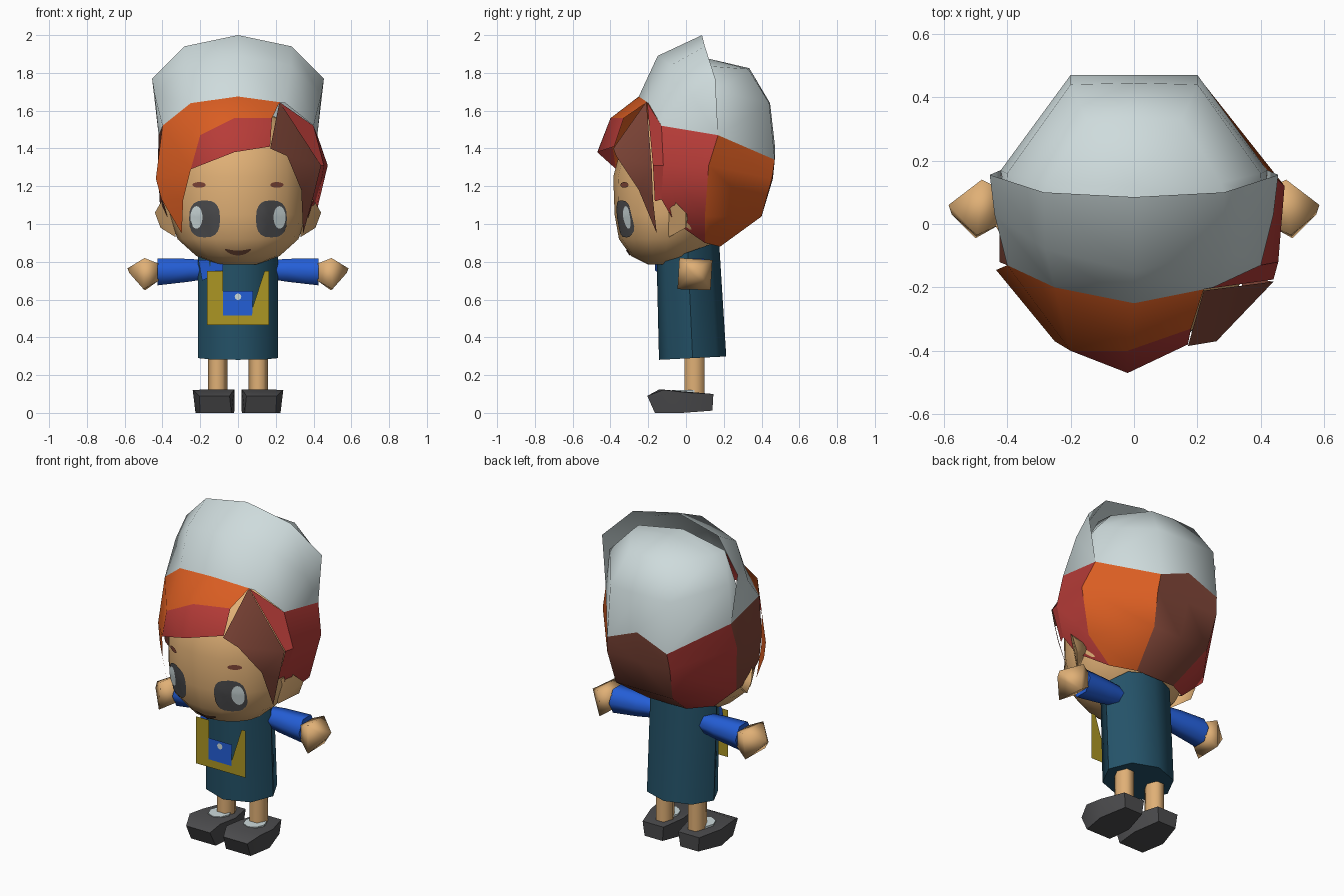
import bpy, bmesh, math
from mathutils import Vector
from mathutils.bvhtree import BVHTree

if "Cube" in bpy.data.objects:
    bpy.data.objects.remove(bpy.data.objects["Cube"])

MATS = {}
def mat(name, r, g, b):
    m = bpy.data.materials.new(name)
    lin = [(c / 255 / 12.92) if c < 11 else ((c / 255 + .055) / 1.055) ** 2.4 for c in (r, g, b)]
    m.diffuse_color = (*lin, 1)
    m.use_nodes = True
    m.node_tree.nodes["Principled BSDF"].inputs["Base Color"].default_value = m.diffuse_color
    MATS[name] = m

mat("hat_white", 206, 219, 220)
mat("hair_orange", 217, 93, 34)
mat("hair_red", 183, 60, 56)
mat("hair_brown", 128, 70, 56)
mat("skin", 224, 176, 118)
mat("dress_teal", 36, 82, 104)
mat("sleeve_blue", 36, 94, 214)
mat("apron_yellow", 172, 150, 36)
mat("dark_grey", 76, 76, 78)
mat("mouth_brown", 98, 62, 46)

def finish(bm, name, mats, ref=None, angle=40):
    """Weld, orient, shade and link a mesh; ref is a point on the inner side of an open sheet."""
    bmesh.ops.remove_doubles(bm, verts=bm.verts, dist=1e-4)
    bmesh.ops.recalc_face_normals(bm, faces=bm.faces)
    if ref is not None:
        out = sum(f.normal.dot(f.calc_center_median() - Vector(ref)) * f.calc_area() for f in bm.faces)
        if out < 0:
            bmesh.ops.reverse_faces(bm, faces=bm.faces)
    me = bpy.data.meshes.new(name)
    bm.to_mesh(me)
    bm.free()
    for m in mats:
        me.materials.append(MATS[m])
    me.shade_smooth()
    me.set_sharp_from_angle(angle=math.radians(angle))
    ob = bpy.data.objects.new(name, me)
    bpy.context.collection.objects.link(ob)
    return ob

def sheet(name, pts, faces, mats, idx=None, ref=(0, .05, 1.2), angle=40):
    bm = bmesh.new()
    vs = [bm.verts.new(p) for p in pts]
    for k, f in enumerate(faces):
        uniq = list(dict.fromkeys(f))
        if len({tuple(pts[i]) for i in uniq}) < 3:
            continue
        bm.faces.new([vs[i] for i in uniq]).material_index = idx[k] if idx else 0
    return finish(bm, name, mats, ref, angle)

def half_grid(name, cols, mats, idx=None, angle=40, left_limit=1):
    """Columns run from the right side to the centre and are mirrored to the left."""
    cols = cols + [[(-min(x, left_limit), y, z) for x, y, z in c] for c in reversed(cols[:-1])]
    n = len(cols[0])
    pts = [p for c in cols for p in c]
    faces, ids = [], []
    for i in range(len(cols) - 1):
        for j in range(n - 1):
            faces.append((i * n + j, (i + 1) * n + j, (i + 1) * n + j + 1, i * n + j + 1))
            ids.append(idx[i] if idx else 0)
    return sheet(name, pts, faces, mats, ids, (0, .05, 1.4), angle)

def loft(name, rings, material, angle=40):
    bm = bmesh.new()
    rs = [[bm.verts.new(p) for p in r] for r in rings]
    n = len(rs[0])
    for a, b in zip(rs, rs[1:]):
        for i in range(n):
            bm.faces.new((a[i], a[(i + 1) % n], b[(i + 1) % n], b[i]))
    bm.faces.new(rs[0])
    bm.faces.new(rs[-1])
    return finish(bm, name, [material], None, angle)

def hull(name, pts, material, s=1, angle=35):
    bm = bmesh.new()
    for x, y, z in pts:
        bm.verts.new((x * s, y, z))
    r = bmesh.ops.convex_hull(bm, input=bm.verts)
    bmesh.ops.delete(bm, geom=list({v for v in r["geom_interior"] if isinstance(v, bmesh.types.BMVert)}), context='VERTS')
    return finish(bm, name, [material], None, angle)

def ring(n, cx, cy, z, rx, ry):
    return [(cx + rx * math.cos(2 * math.pi * i / n), cy + ry * math.sin(2 * math.pi * i / n), z) for i in range(n)]

# Head: stacked rings (z, half width, front y, back y)
head_rows = [(.785, .10, -.20, .0), (.83, .22, -.29, .08), (.92, .32, -.355, .15), (1.05, .365, -.378, .25),
             (1.25, .37, -.385, .28), (1.42, .35, -.34, .28), (1.55, .25, -.22, .25), (1.60, .10, -.10, .12)]
head = loft("head", [ring(16, 0, (f + b) / 2, z, w, (b - f) / 2) for z, w, f, b in head_rows], "skin", 60)
tree = BVHTree.FromPolygons([v.co for v in head.data.vertices], [p.vertices[:] for p in head.data.polygons])

def decal(name, cx, cz, rx, rz, material, off=.006, power=1.0, bend=0, n=20):
    """Thin rounded patch laid onto the face."""
    pts = []
    for k in (0, .35, .7, 1):
        for i in range(n):
            t = 2 * math.pi * i / n
            c, s = math.cos(t), math.sin(t)
            dx = k * rx * math.copysign(abs(c) ** power, c)
            x, z = cx + dx, cz + k * rz * math.copysign(abs(s) ** power, s) + bend * dx * dx
            hit = tree.ray_cast(Vector((x, -2, z)), Vector((0, 1, 0)))[0]
            pts.append((x, (hit.y if hit else -.2) - off, z))
    faces = [(k * n + i, k * n + (i + 1) % n, (k + 1) * n + (i + 1) % n, (k + 1) * n + i)
             for k in range(3) for i in range(n)]
    pts[:n] = [pts[0]] * n
    return sheet(name, pts, faces, [material], None, (0, 0, cz), 60)

# Face details and ears
for s, side in ((1, "right"), (-1, "left")):
    decal(side + "_eye", s * .177, 1.027, .082, .098, "dark_grey", power=.75)
    decal(side + "_eye_glint", s * .220, 1.035, .032, .06, "hat_white", off=.009)
    decal(side + "_brow", s * .206, 1.207, .035, .015, "hair_brown")
    hull(side + "_ear", [(.34, -.11, 1.07), (.40, -.07, 1.13), (.44, 0, 1.06), (.41, 0, .98),
                         (.33, -.09, .93), (.33, .01, 1.04)], "skin", s, 80)
decal("mouth", 0, .846, .07, .013, "mouth_brown", bend=4)

# Back hair: panels of alternating colour from the right side round to the left
half_grid("back_hair", [
    [(.40, -.13, 1.52), (.455, -.12, 1.31), (.40, -.13, 1.13), (.365, -.06, 1.01)],
    [(.42, .17, 1.47), (.475, .12, 1.31), (.41, .10, 1.04), (.26, .10, .9)],
    [(.2, .47, 1.34), (.21, .455, 1.24), (.19, .40, 1.04), (.13, .18, .88)],
    [(0, .47, 1.42), (0, .46, 1.24), (0, .40, 1.04), (0, .18, .88)]],
    ["hair_red", "hair_orange", "hair_brown"], [0, 1, 2, 2, 0, 2], left_limit=.425)

# Red panel joining the right side to the hat edge
sheet("temple_hair", [(.22, -.206, 1.645), (.40, -.13, 1.52), (.455, -.12, 1.31), (.44, -.175, 1.31),
                      (.40, -.13, 1.13), (.385, -.165, 1.12)],
      [(0, 1, 2, 3), (3, 2, 4, 5)], ["hair_red"])

# Fringe: orange sweep with a red tip over the forehead
sheet("fringe", [(-.40, -.13, 1.52), (-.25, -.20, 1.64), (0, -.25, 1.675), (.22, -.206, 1.645), (.18, -.33, 1.56),
                 (-.02, -.40, 1.56), (-.20, -.40, 1.47), (-.25, -.37, 1.29), (-.298, -.25, .95), (-.435, -.145, 1.24),
                 (-.02, -.47, 1.38), (.17, -.38, 1.41), (-.29, -.31, 1.13), (-.405, -.17, 1.13)],
      [(1, 2, 5, 6), (2, 3, 4, 5), (0, 1, 6), (0, 6, 7, 9), (9, 7, 12, 13), (13, 12, 8), (6, 5, 10, 7), (5, 4, 11, 10)],
      ["hair_orange", "hair_red"], [0, 0, 0, 0, 0, 0, 1, 1])

# Side lock hanging over the right temple
sheet("side_lock", [(.22, -.21, 1.648), (.44, -.182, 1.31), (.395, -.175, 1.13), (.345, -.155, .95),
                    (.335, -.25, 1.18), (.26, -.37, 1.36), (.17, -.385, 1.40)],
      [(0, 6, 5, 1), (1, 5, 4, 2), (2, 4, 3)], ["hair_brown"])

# Hat: flared front panel, then the rounded crown tucked in behind it
corner = (.42, .17, 1.47)
half_grid("hat_front", [
    [corner, corner, corner],
    [(.40, -.13, 1.52), (.44, .03, 1.68), (.455, .155, 1.77)],
    [(.25, -.20, 1.64), (.28, -.08, 1.84), (.285, .10, 1.94)],
    [(0, -.25, 1.675), (0, -.15, 1.89), (0, .085, 2.0)]], ["hat_white"], angle=60)
half_grid("hat_crown", [
    [(.415, .10, 1.48), (.405, .09, 1.66), (.29, .04, 1.83), (0, .03, 1.88)],
    [corner, (.40, .16, 1.70), (.275, .13, 1.835), (0, .12, 1.875)],
    [(.2, .47, 1.34), (.2, .44, 1.64), (.15, .33, 1.82), (0, .12, 1.875)],
    [(0, .47, 1.42), (0, .445, 1.64), (0, .335, 1.825), (0, .12, 1.875)]], ["hat_white"], angle=60)

# Dress: eight-sided tube, higher at the back of the neck
def dress_ring(z, cy, ry, tilt):
    return [(x, y, zz + tilt * (y - cy)) for x, y, zz in ring(8, 0, cy, z, .212, ry)]
loft("dress", [dress_ring(.29, .035, .178, .05), dress_ring(.85, .01, .165, .36)], "dress_teal", 50)

# Apron: flat U-shaped plate with pocket, button and shoulder sash
Y = -.165
sheet("apron", [(x, Y, z) for x, z in [(-.165, .75), (-.165, .465), (.165, .465), (.165, .75), (.14, .75),
      (.075, .55), (-.08, .55), (-.08, .75)]], [(0, 1, 6, 7), (1, 2, 5, 6), (2, 3, 4, 5)], ["apron_yellow"], None, (0, 0, .6))
sheet("pocket", [(x, Y - .006, z) for x, z in [(-.08, .645), (-.08, .515), (.075, .515), (.08, .645)]],
      [(0, 1, 2, 3)], ["sleeve_blue"], None, (0, 0, .6))
sheet("pocket_button", [(x, Y - .01, z + .615) for x, _, z in
      [(.018 * math.cos(i * math.pi / 4), 0, .018 * math.sin(i * math.pi / 4)) for i in range(8)]],
      [tuple(range(8))], ["hat_white"], None, (0, 0, .6))
sheet("sash", [(-.21, -.05, .81), (-.08, -.165, .81), (-.08, -.165, .755), (-.19, -.09, .70)],
      [(0, 1, 2, 3)], ["sleeve_blue"], None, (0, 0, .75))

# Limbs
for s, side in ((1, "right"), (-1, "left")):
    def sleeve_ring(x, r, z):
        return [(s * x, .055 + a, z + b) for a, b, _ in ring(6, 0, 0, 0, r, r * 1.06)]
    loft(side + "_sleeve", [sleeve_ring(.14, .05, .76), sleeve_ring(.26, .066, .755), sleeve_ring(.425, .078, .747)],
         "sleeve_blue", 65)
    hull(side + "_hand", [(.42, .0, .79), (.42, .11, .79), (.42, .0, .70), (.42, .11, .70), (.495, -.035, .82),
                          (.48, .14, .81), (.50, -.045, .655), (.49, .13, .65), (.585, .06, .765), (.575, .03, .74)],
         "skin", s, 85)
    loft(side + "_leg", [ring(6, s * .108, .045, z, .052, .062) for z in (.09, .40)], "skin", 65)
    loft(side + "_sock", [ring(8, s * .118, -.005, z, .062, .07) for z in (.09, .122)], "hat_white")
    hull(side + "_shoe", [(.035, -.165, 0), (.20, -.165, 0), (.02, -.02, 0), (.225, -.02, 0), (.06, .14, .012),
                          (.18, .14, .012), (.045, -.205, .09), (.205, -.205, .09), (.02, -.14, .125), (.24, -.12, .122),
                          (.018, .0, .108), (.235, .0, .108), (.05, .145, .10), (.19, .145, .10)], "dark_grey", s, 62)
